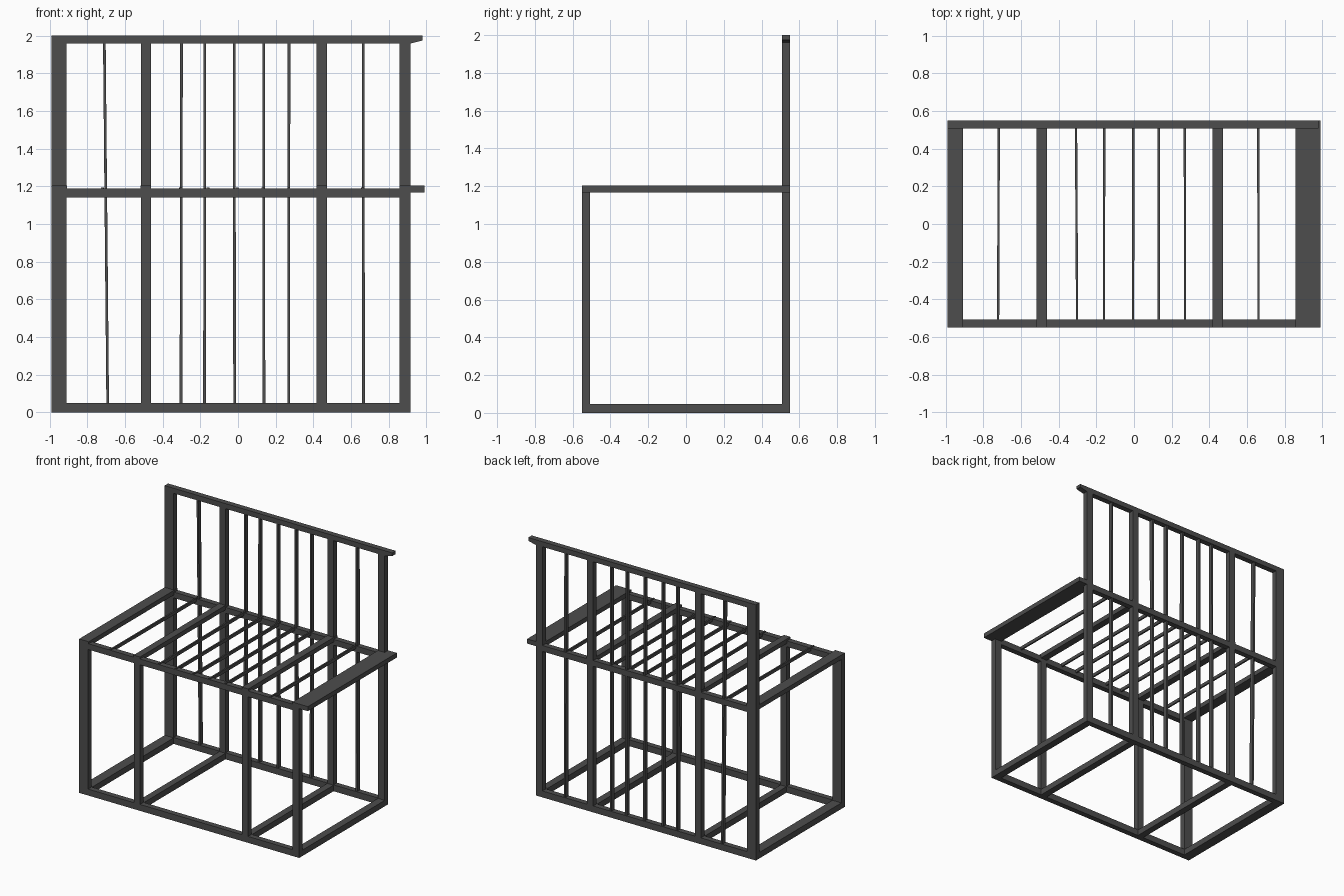
import bpy, bmesh

if "Cube" in bpy.data.objects:
    bpy.data.objects.remove(bpy.data.objects["Cube"])

frame_mat = bpy.data.materials.new("dark_grey")
frame_mat.diffuse_color = (0.075, 0.075, 0.075, 1)
frame_mat.use_nodes = True
frame_mat.node_tree.nodes["Principled BSDF"].inputs["Base Color"].default_value = frame_mat.diffuse_color


def beam(name, x, y, z, shift=0.0, axis=2):
    """Box from (min, max) ranges; shift leans its far end along x."""
    bm = bmesh.new()
    bmesh.ops.create_cube(bm, size=1)
    for v in bm.verts:
        far = v.co[axis] > 0
        for i, (lo, hi) in enumerate((x, y, z)):
            v.co[i] = hi if v.co[i] > 0 else lo
        if far:
            v.co.x += shift
    mesh = bpy.data.meshes.new(name)
    bm.to_mesh(mesh)
    bm.free()
    mesh.materials.append(frame_mat)
    obj = bpy.data.objects.new(name, mesh)
    bpy.context.collection.objects.link(obj)
    return obj


FRONT, BACK = (-0.55, -0.507), (0.507, 0.55)
DEPTH = (-0.55, 0.55)
LENGTH = (-0.99, 0.915)
INNER = (-0.508, 0.508)
posts = [(-0.99, -0.912), (-0.515, -0.463), (0.418, 0.472), (0.857, 0.915)]

# Upright posts and floor cross beams
for px in posts:
    beam("front_post", px, FRONT, (0, 1.17))
    beam("back_post", px, BACK, (0, 1.98))
    beam("floor_cross_beam", px, INNER, (0, 0.047))

# Long floor and deck rails
for side, y in (("front", FRONT), ("back", BACK)):
    beam(side + "_floor_rail", LENGTH, y, (0, 0.05))
    beam(side + "_deck_rail", LENGTH, y, (1.142, 1.188))

# Deck cross beams, the right one a wide overhanging board
deck = [(-0.99, -0.907), (-0.518, -0.463), (0.418, 0.474), (0.857, 0.99)]
for dx in deck:
    beam("deck_cross_beam", dx, DEPTH, (1.168, 1.204))

# Top rail of the back, with a tapered overhanging tip
beam("top_rail", (-0.99, 0.92), BACK, (1.96, 2.0))
tip = beam("top_rail_tip", (0.92, 0.98), BACK, (1.96, 2.0))
for v in tip.data.vertices:
    if v.co.x > 0.95 and v.co.z < 1.98:
        v.co.z = 1.975

# Thin back bars: x at the floor, x at the top
for x0, x1 in [(-0.692, -0.71), (-0.303, -0.3), (-0.178, -0.176), (-0.018, -0.02),
               (0.138, 0.136), (0.269, 0.271), (0.667, 0.665)]:
    beam("back_bar", (x0 - 0.007, x0 + 0.007), (0.512, 0.545), (0.03, 1.98), x1 - x0)

# Thin deck bars: x at the front, x at the back
for x0, x1 in [(-0.722, -0.718), (-0.302, -0.308), (-0.16, -0.158), (-0.005, -0.004),
               (0.132, 0.131), (0.271, 0.27), (0.662, 0.66)]:
    beam("deck_bar", (x0 - 0.006, x0 + 0.006), (-0.548, 0.53), (1.168, 1.194), x1 - x0, 1)
